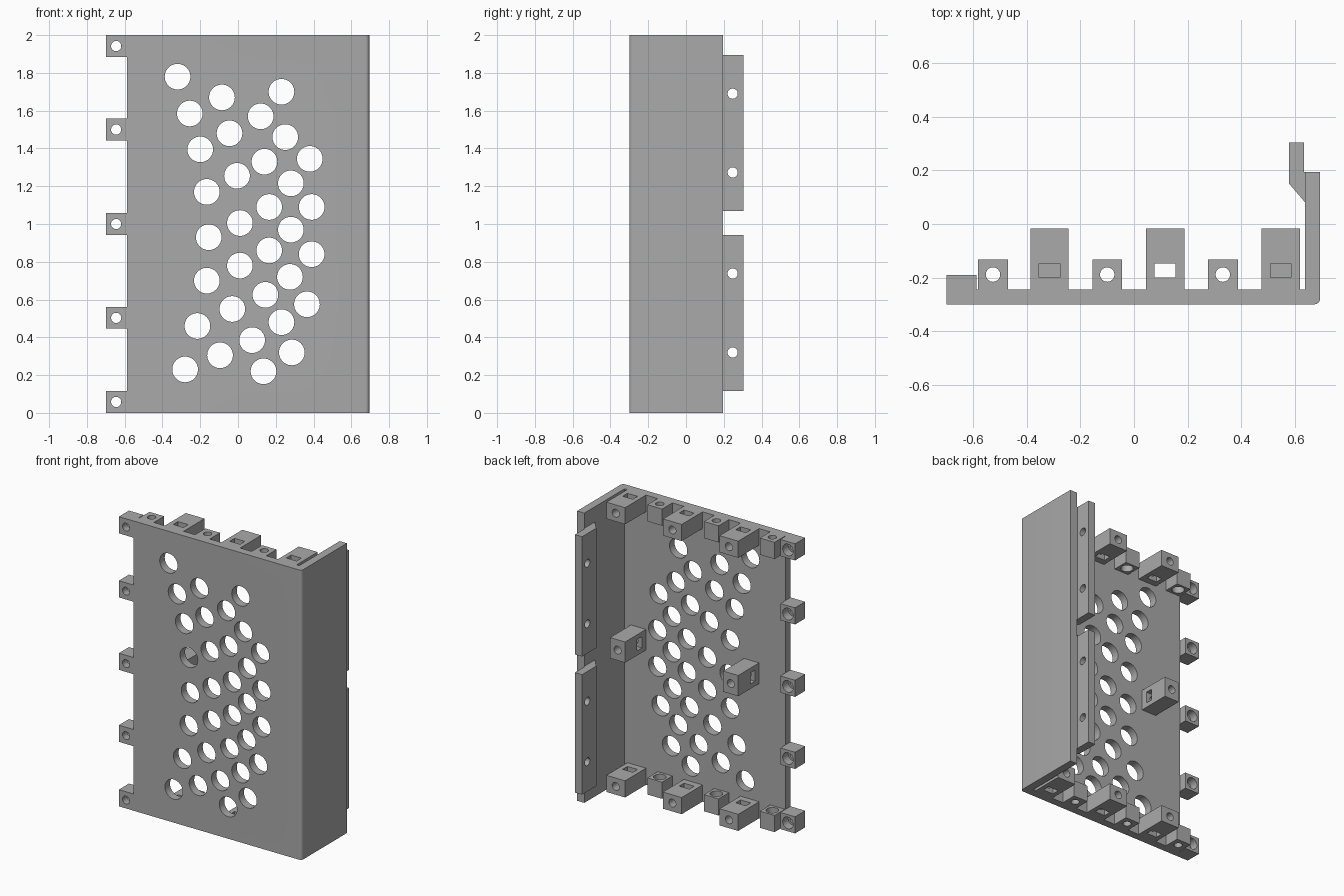
import bpy
import bmesh
import math
from mathutils import Matrix, Vector

if "Cube" in bpy.data.objects:
    bpy.data.objects.remove(bpy.data.objects["Cube"], do_unlink=True)

grey = bpy.data.materials.new("plain_grey")
grey.use_nodes = True
grey.diffuse_color = (0.4, 0.4, 0.4, 1)
grey.node_tree.nodes["Principled BSDF"].inputs["Base Color"].default_value = grey.diffuse_color

BACK, FRONT, SMALL = -0.245, -0.30, 0.115
BOLT, INSERT = 0.027, 0.04


def finish(name, bm):
    bmesh.ops.recalc_face_normals(bm, faces=bm.faces)
    mesh = bpy.data.meshes.new(name)
    bm.to_mesh(mesh)
    bm.free()
    obj = bpy.data.objects.new(name, mesh)
    bpy.context.collection.objects.link(obj)
    mesh.materials.append(grey)
    return obj


def box(name, low, high):
    low, high = Vector(low), Vector(high)
    bm = bmesh.new()
    size = Matrix.Diagonal((*(high - low), 1))
    bmesh.ops.create_cube(bm, size=1, matrix=Matrix.Translation((low + high) / 2) @ size)
    return finish(name, bm)


def extrude_up(name, outline, bottom, top):
    bm = bmesh.new()
    face = bm.faces.new([bm.verts.new((x, y, bottom)) for x, y in outline])
    grown = bmesh.ops.extrude_face_region(bm, geom=[face])["geom"]
    for part in grown:
        if isinstance(part, bmesh.types.BMVert):
            part.co.z = top
    return finish(name, bm)


def rods(centres, axis, radius, length, sides=32):
    """One cutter made of separate cylinders along an axis."""
    bm = bmesh.new()
    turn = Vector((0, 0, 1)).rotation_difference(Vector(axis)).to_matrix().to_4x4()
    for centre in centres:
        bmesh.ops.create_cone(bm, cap_ends=True, segments=sides, radius1=radius, radius2=radius,
                              depth=length, matrix=Matrix.Translation(centre) @ turn)
    return finish("cutter", bm)


def carve(obj, *cutters):
    """Subtract every cutter, then remove it."""
    bpy.context.view_layer.objects.active = obj
    for cutter in cutters:
        cutter.hide_render = True
        mod = obj.modifiers.new("cut", "BOOLEAN")
        mod.operation, mod.solver, mod.object = "DIFFERENCE", "EXACT", cutter
        bpy.ops.object.modifier_apply(modifier=mod.name)
        bpy.data.objects.remove(cutter, do_unlink=True)
    bpy.ops.object.select_all(action="DESELECT")
    obj.select_set(True)
    bpy.ops.object.shade_smooth_by_angle(angle=math.radians(30))


# L-shaped shell with a rounded outer corner
corner = [(0.675 + 0.02 * math.sin(a), -0.28 - 0.02 * math.cos(a))
          for a in (math.pi / 2 * i / 6 for i in range(7))]
shell = extrude_up("panel_and_side_wall", [(-0.588, FRONT), *corner, (0.695, 0.195),
                   (0.64, 0.195), (0.64, BACK), (-0.588, BACK)], 0, 2)

# Scattered vent holes
vents = [(-.32, 1.78), (-.085, 1.67), (.23, 1.7), (-.255, 1.585), (.12, 1.57), (-.045, 1.48),
         (.25, 1.46), (-.2, 1.395), (.14, 1.33), (.38, 1.345), (-.005, 1.255), (.28, 1.215),
         (-.165, 1.17), (.165, 1.09), (.39, 1.09), (.01, 1.005), (.28, .97), (-.155, .93),
         (.165, .86), (.39, .84), (.01, .78), (.275, .72), (-.165, .7), (.145, .625),
         (.365, .575), (-.03, .55), (.23, .48), (-.215, .46), (.075, .385), (-.095, .305),
         (.285, .32), (-.28, .23), (.135, .22)]
carve(shell, rods([(x, BACK, z) for x, z in vents], (0, 1, 0), 0.068, 0.3, 40))

# Chamfered flanges along the back of the side wall
flange_outline = [(0.58, 0.305), (0.635, 0.305), (0.635, 0.195), (0.642, 0.195),
                  (0.642, 0.078), (0.58, 0.15)]
for name, low, high, holes in (("lower_flange", 0.115, 0.943, (0.32, 0.738)),
                               ("upper_flange", 1.068, 1.895, (1.273, 1.69))):
    flange = extrude_up(name, flange_outline, low, high)
    carve(flange, rods([(0.6, 0.247, z) for z in holes], (1, 0, 0), BOLT, 0.3))

# Bolt tabs along the free edge, with a wider pocket behind
for i, z in enumerate((0.058, 0.503, 1.0, 1.5, 1.942)):
    tab = box(f"edge_tab_{i + 1}", (-0.70, FRONT, z - SMALL / 2), (-0.588, -0.19, z + SMALL / 2))
    carve(tab, rods([(-0.645, BACK, z)], (0, 1, 0), BOLT, 0.3),
          rods([(-0.645, -0.19, z)], (0, 1, 0), INSERT, 0.12))


def nut_block(name, low, high, slot_axis):
    """Long block with a bolt hole from behind and a crosswise nut slot."""
    block = box(name, low, high)
    mid = (Vector(low) + Vector(high)) / 2
    reach = [0.039, 0.026, 0.039]
    reach[slot_axis] = 0.2
    mid.y = -0.174
    slot = box("cutter", mid - Vector(reach), mid + Vector(reach))
    carve(block, rods([(mid.x, -0.1, mid.z)], (0, 1, 0), BOLT, 0.25), slot)


# Blocks along the top and bottom edges
for end, low, high, inner in (("bottom", 0, SMALL, SMALL), ("top", 2 - SMALL, 2, 2 - SMALL)):
    for i, x in enumerate((-0.527, -0.10, 0.332)):
        lug = box(f"{end}_lug_{i + 1}", (x - 0.056, BACK, low), (x + 0.056, -0.133, high))
        carve(lug, rods([(x, -0.189, low)], (0, 0, 1), BOLT, 0.5),
              rods([(x, -0.189, inner)], (0, 0, 1), INSERT, 0.12))
    for i, x in enumerate((-0.387, 0.045, 0.477)):
        nut_block(f"{end}_nut_block_{i + 1}", (x, BACK, low), (x + 0.143, -0.017, high), 2)

# Sideways blocks at mid height
for side, x in (("right", -0.387), ("left", 0.477)):
    nut_block(f"middle_nut_block_{side}", (x, BACK, 0.93), (x + SMALL, -0.017, 1.073), 0)
